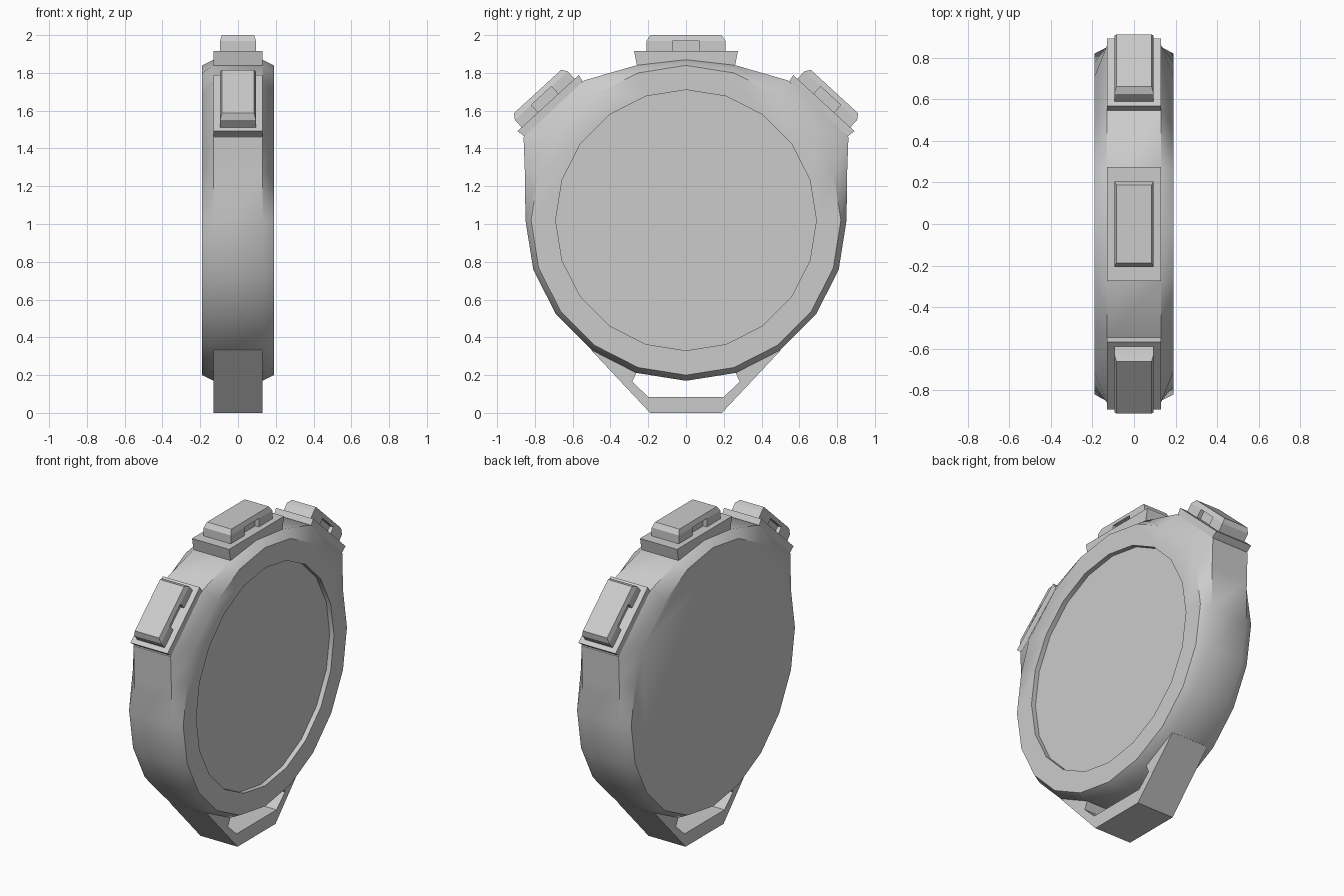
import bpy, bmesh, math

if "Cube" in bpy.data.objects:
    bpy.data.objects.remove(bpy.data.objects["Cube"])

CZ = 1.02          # centre height of the round case
HALF = 0.13        # half width of rim, plates and bracket


def finish(name, bm, smooth=None):
    bmesh.ops.recalc_face_normals(bm, faces=bm.faces)
    me = bpy.data.meshes.new(name)
    bm.to_mesh(me)
    bm.free()
    ob = bpy.data.objects.new(name, me)
    bpy.context.collection.objects.link(ob)
    bpy.ops.object.select_all(action='DESELECT')
    ob.select_set(True)
    bpy.context.view_layer.objects.active = ob
    if smooth:
        bpy.ops.object.shade_smooth_by_angle(angle=math.radians(smooth))
    return ob


def loft(rings):
    """Closed skin through rings of equal point count, capped at both ends."""
    bm = bmesh.new()
    vs = [[bm.verts.new(p) for p in r] for r in rings]
    n = len(vs[0])
    for a, b in zip(vs, vs[1:]):
        for i in range(n):
            j = (i + 1) % n
            bm.faces.new((a[i], a[j], b[j], b[i]))
    bm.faces.new(vs[0])
    bm.faces.new(vs[-1])
    return bm


def circle(x, r, moved={}):
    """20-sided ring about the x axis; moved replaces mirrored points by index."""
    pts = []
    for i in range(20):
        a = math.radians(18 * i)
        y, z = r * math.sin(a), CZ + r * math.cos(a)
        k = min(i, 20 - i)
        if k in moved:
            y, z = moved[k]
            y = y if i <= 10 else -y
        pts.append((x, y, z))
    return pts


# Round case: rim swells out to the button seats, recess on the +x face
rim = {1: (0.263, 1.84), 2: (0.54, 1.76), 3: (0.86, 1.46), 4: (0.853, 1.27)}
face = {3: (0.71, 1.46)}
finish("case", loft([
    circle(-0.19, 0.82, face),
    circle(-HALF, 0.85, rim),
    circle(HALF, 0.85, rim),
    circle(0.19, 0.82, face),
    circle(0.19, 0.69),
    circle(0.16, 0.69),
]), 35)

# Strap bracket under the case
half = [(0.19, 0.0), (0.5, 0.33), (0.46, 0.38), (0.24, 0.26),
        (0.285, 0.165), (0.2, 0.085)]
outline = half + [(-y, z) for y, z in reversed(half)]
finish("strap_bracket", loft([[(x, y, z) for y, z in outline] for x in (-HALF, HALF)]))


def box_ring(hx, hy, z):
    return [(-hx, -hy, z), (hx, -hy, z), (hx, hy, z), (-hx, hy, z)]


def button(name, y, z, tilt, plate_len, plate_thick, length):
    # Seat plate
    plate = finish(name + "_plate", loft([
        box_ring(HALF, plate_len - plate_thick * 0.2, -plate_thick),
        box_ring(HALF, plate_len, 0)]))
    # Chamfered push button
    cap = finish(name, loft([
        box_ring(0.095, length, -0.01),
        box_ring(0.095, length, 0.053),
        box_ring(0.085, length - 0.02, 0.083)]))
    # Notch in each long side
    cut = bmesh.new()
    for s in (-1, 1):
        g = bmesh.ops.create_cube(cut, size=1)["verts"]
        for v in g:
            v.co.x = s * 0.095 + v.co.x * 0.05
            v.co.y *= 0.145
            v.co.z = v.co.z * 0.1 + 0.003
    cutter = finish(name + "_cutter", cut)
    cutter.hide_render = True
    mod = cap.modifiers.new("notches", 'BOOLEAN')
    mod.object = cutter
    mod.operation = 'DIFFERENCE'
    mod.solver = 'EXACT'
    bpy.context.view_layer.objects.active = cap
    bpy.ops.object.modifier_apply(modifier=mod.name)
    bpy.data.objects.remove(cutter)
    for ob in (plate, cap):
        ob.location = (0, y, z)
        ob.rotation_euler = (math.radians(tilt), 0, 0)


button("top_button", 0, 1.917, 0, 0.275, 0.077, 0.208)
button("front_button", -0.73, 1.64, 42.5, 0.22, 0.045, 0.19)
button("back_button", 0.73, 1.64, -42.5, 0.22, 0.045, 0.19)
